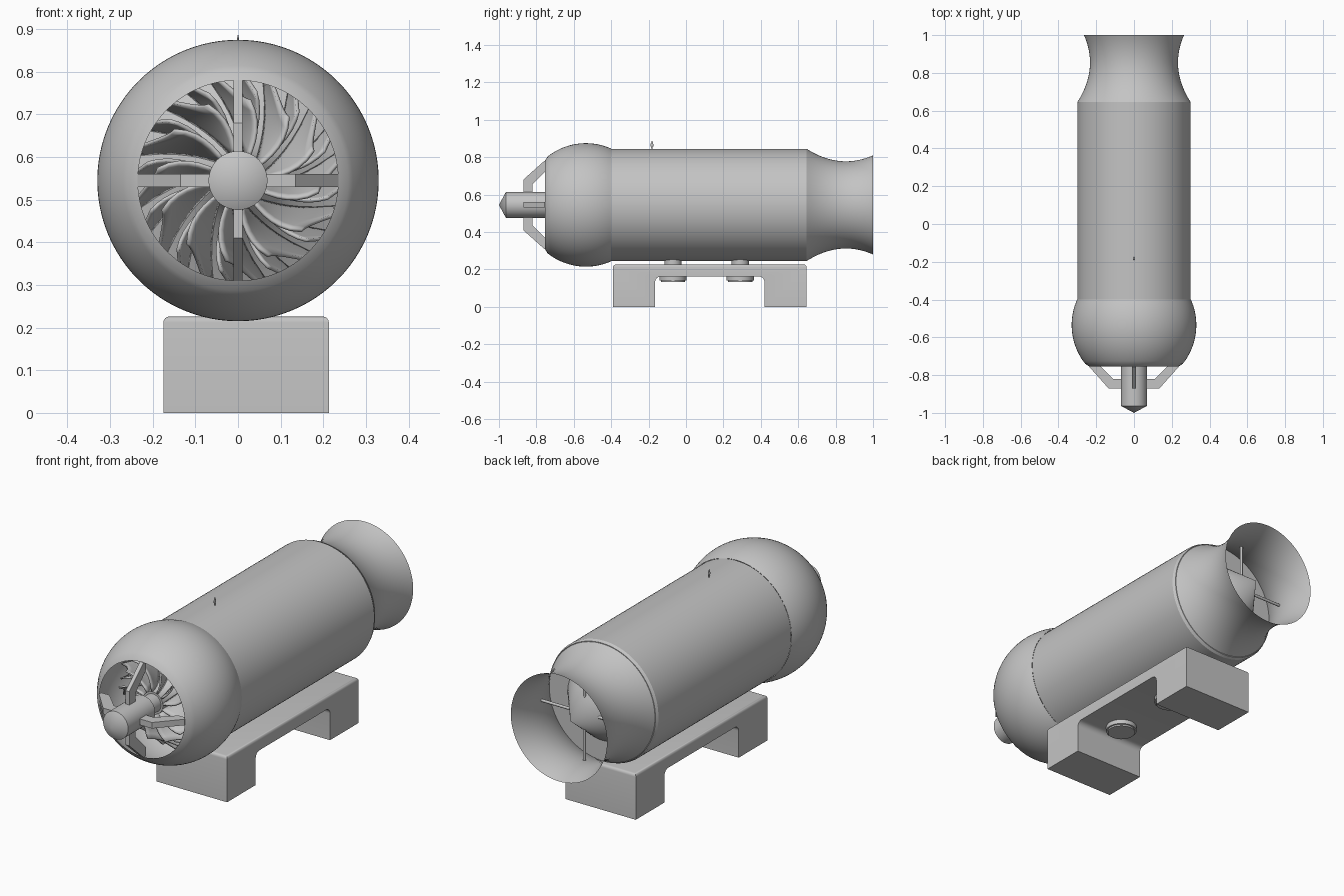
import bpy, bmesh
from math import sin, cos, pi, sqrt, radians
from mathutils import Vector

if "Cube" in bpy.data.objects:
    bpy.data.objects.remove(bpy.data.objects["Cube"], do_unlink=True)

AXIS_Z = 0.545
SEGS = 96

metal = bpy.data.materials.new("plain_grey")
metal.use_nodes = True
GREY = (0.55, 0.55, 0.55, 1)
metal.diffuse_color = GREY
metal.node_tree.nodes["Principled BSDF"].inputs["Base Color"].default_value = GREY


def finish(name, bm, smooth=True):
    bmesh.ops.remove_doubles(bm, verts=bm.verts, dist=1e-5)
    bmesh.ops.recalc_face_normals(bm, faces=bm.faces)
    mesh = bpy.data.meshes.new(name)
    bm.to_mesh(mesh)
    bm.free()
    mesh.materials.append(metal)
    obj = bpy.data.objects.new(name, mesh)
    bpy.context.collection.objects.link(obj)
    if smooth:
        bpy.ops.object.select_all(action='DESELECT')
        obj.select_set(True)
        bpy.context.view_layer.objects.active = obj
        bpy.ops.object.shade_smooth_by_angle(angle=radians(35))
    return obj


def at_angle(a, r, y):
    """Point at radius r and angle a around the engine axis."""
    return Vector((r * cos(a), y, AXIS_Z + r * sin(a)))


def revolve(name, profile, segs=SEGS):
    """Turn (y, r) points around the engine axis."""
    bm = bmesh.new()
    rings = [[bm.verts.new(at_angle(2 * pi * i / segs, r, y)) for i in range(segs)]
             for y, r in profile]
    for a, b in zip(rings, rings[1:]):
        for i in range(segs):
            j = (i + 1) % segs
            bm.faces.new((a[i], a[j], b[j], b[i]))
    return finish(name, bm)


def prism(bm, points, offset):
    """Extrude a flat polygon along an offset."""
    face = bm.faces.new([bm.verts.new(p) for p in points])
    ext = bmesh.ops.extrude_face_region(bm, geom=[face])["geom"]
    bmesh.ops.translate(bm, vec=offset, verts=[v for v in ext if isinstance(v, bmesh.types.BMVert)])


def upright_cylinder(name, x, y, z0, z1, r, bevel=0):
    bm = bmesh.new()
    ring = [(x + r * cos(2 * pi * i / 48), y + r * sin(2 * pi * i / 48), z0) for i in range(48)]
    prism(bm, ring, (0, 0, z1 - z0))
    if bevel:
        rim = [e for e in bm.edges if all(v.co.z < z0 + 0.001 for v in e.verts)]
        bmesh.ops.bevel(bm, geom=rim, offset=bevel, segments=2, affect='EDGES')
    return finish(name, bm)


# Round intake cowl, open at the front
cowl = []
for i in range(25):
    y = -0.755 + 0.355 * i / 24
    cowl.append((y, sqrt(0.33 ** 2 - (y + 0.535) ** 2)))
cowl[0] = (-0.755, 0.235)
revolve("intake_cowl", cowl)

# Main casing
revolve("main_casing", [(-0.4, 0.3), (0.645, 0.3)])

# Flared exhaust nozzle: a waisted arc
nozzle = []
for i in range(25):
    y = 0.645 + 0.355 * i / 24
    nozzle.append((y, 0.233 + 0.067 * (abs(y - 0.855) / 0.21) ** 2))
revolve("exhaust_nozzle", nozzle)

# Exhaust cone, bulkhead and its support rods
revolve("exhaust_cone", [(0.66, 0), (0.66, 0.19), (0.91, 0)])
revolve("rear_bulkhead", [(0.66, 0), (0.66, 0.294)])
bm = bmesh.new()
for k in range(4):
    a = k * pi / 2
    ring = []
    for i in range(12):
        t = 2 * pi * i / 12
        p = at_angle(a, 0.08, 0.8 + 0.007 * cos(t))
        ring.append(p + Vector((-sin(a), 0, cos(a))) * 0.007 * sin(t))
    prism(bm, ring, Vector((cos(a), 0, sin(a))) * 0.155)
finish("exhaust_rods", bm)

# Starter hub with pointed nose, and the shaft behind it
revolve("starter_hub", [(-1.0, 0), (-0.963, 0.069), (-0.75, 0.069), (-0.75, 0)], 64)
revolve("drive_shaft", [(-0.76, 0.045), (-0.62, 0.045)], 48)

# Four bent struts holding the hub
STRUT = [(0.05, -0.87), (0.135, -0.87), (0.236, -0.757), (0.236, -0.74),
         (0.19, -0.74), (0.11, -0.82), (0.05, -0.82)]
bm = bmesh.new()
for k in range(4):
    a = k * pi / 2
    width = 0.02 if k % 2 else 0.03
    side = Vector((-sin(a), 0, cos(a)))
    prism(bm, [at_angle(a, r, y) - side * width / 2 for r, y in STRUT], side * width)
finish("hub_struts", bm, smooth=False)


# Compressor wheel: flaring hub with curved blades
def hub_line(u):
    return -0.67 + 0.23 * u, 0.055 + 0.225 * u ** 2.2


def shroud_line(u):
    return -0.67 + 0.16 * u, 0.19 + 0.1 * u ** 1.8


revolve("compressor_hub", [(-0.67, 0)] + [hub_line(i / 16) for i in range(17)] + [(-0.43, 0.294)])


def blades(name, count, phase, start):
    bm = bmesh.new()
    nu, nv = 10, 6
    for k in range(count):
        base = phase + 2 * pi * k / count
        grid = []
        for i in range(nu + 1):
            u = start + (1 - start) * i / nu
            (y0, r0), (y1, r1) = hub_line(u), shroud_line(u)
            row = []
            for j in range(nv + 1):
                v = j / nv
                a = base + 0.75 * u + 0.28 * v * v * (1 - u)
                row.append(bm.verts.new(at_angle(a, r0 + (r1 - r0) * v, y0 + (y1 - y0) * v)))
            grid.append(row)
        for i in range(nu):
            for j in range(nv):
                bm.faces.new((grid[i][j], grid[i + 1][j], grid[i + 1][j + 1], grid[i][j + 1]))
    obj = finish(name, bm)
    mod = obj.modifiers.new("thickness", 'SOLIDIFY')
    mod.thickness = 0.008
    mod.offset = 0


blades("main_blades", 12, 0.1, 0)
blades("splitter_blades", 12, 0.1 + pi / 12, 0.45)

# Mounting bridge with a rounded arch and softened top
X0, X1, TOP, ARCH, FILLET = -0.175, 0.213, 0.226, 0.162, 0.03
outline = [(-0.39, 0), (-0.39, TOP), (0.645, TOP), (0.645, 0), (0.42, 0)]
for i in range(9):
    t = pi / 2 * i / 8
    outline.append((0.42 - FILLET + FILLET * cos(t), ARCH - FILLET + FILLET * sin(t)))
for i in range(9):
    t = pi / 2 + pi / 2 * i / 8
    outline.append((-0.165 + FILLET + FILLET * cos(t), ARCH - FILLET + FILLET * sin(t)))
outline.append((-0.165, 0))
bm = bmesh.new()
prism(bm, [(X0, y, z) for y, z in outline], (X1 - X0, 0, 0))
rim = [e for e in bm.edges if all(v.co.z > TOP - 0.001 for v in e.verts)]
bmesh.ops.bevel(bm, geom=rim, offset=0.014, segments=4, profile=0.5, affect='EDGES')
finish("mounting_bridge", bm)

# Mounting bolts: wide heads below, short spacers above
for label, y in (("front", -0.07), ("rear", 0.29)):
    upright_cylinder(label + "_bolt_head", 0.02, y, 0.132, ARCH, 0.073, 0.008)
    upright_cylinder(label + "_bolt_spacer", 0.02, y, TOP - 0.03, 0.255, 0.046)

# Small pointed fitting on top of the casing
bm = bmesh.new()
FITTING = [(0.838, 0.003), (0.852, 0.003), (0.86, 0.008), (0.868, 0.008), (0.887, 0.001)]
rings = [[bm.verts.new((r * cos(pi * i / 6) * 0.5, -0.182 + r * sin(pi * i / 6), z))
          for i in range(12)] for z, r in FITTING]
for a, b in zip(rings, rings[1:]):
    for i in range(12):
        bm.faces.new((a[i], a[(i + 1) % 12], b[(i + 1) % 12], b[i]))
bm.faces.new(rings[-1])
finish("top_fitting", bm)
